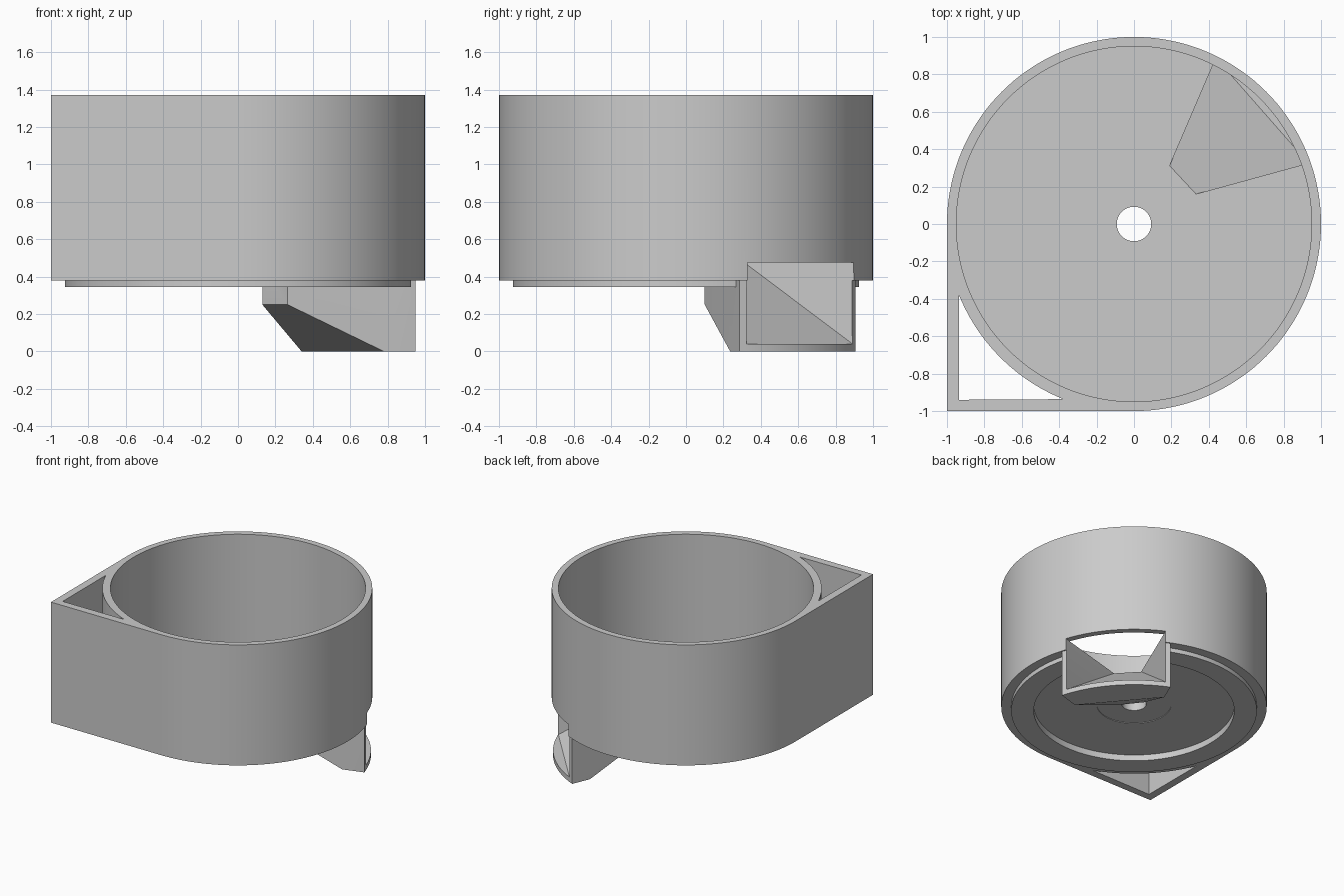
import bpy
import bmesh
from math import cos, sin, radians, pi

cube = bpy.data.objects.get("Cube")
if cube:
    bpy.data.objects.remove(cube, do_unlink=True)

GREY = (0.6, 0.6, 0.6, 1)
grey = bpy.data.materials.new("plain_grey")
grey.use_nodes = True
grey.diffuse_color = GREY
grey.node_tree.nodes["Principled BSDF"].inputs["Base Color"].default_value = GREY

FLOOR_TOP, FLOOR_BOTTOM, TOP = 0.475, 0.38, 1.37


def arc(radius, start, end, steps):
    """Points on a circle about the origin, angles in degrees."""
    return [(radius * cos(radians(start + (end - start) * i / steps)),
             radius * sin(radians(start + (end - start) * i / steps)))
            for i in range(steps + 1)]


def finish(name, bm):
    bmesh.ops.recalc_face_normals(bm, faces=bm.faces)
    mesh = bpy.data.meshes.new(name)
    bm.to_mesh(mesh)
    bm.free()
    mesh.materials.append(grey)
    ob = bpy.data.objects.new(name, mesh)
    bpy.context.collection.objects.link(ob)
    return ob


def prism(name, plan, low, high):
    """Extrude a plan outline between two heights."""
    bm = bmesh.new()
    face = bm.faces.new([bm.verts.new((x, y, low)) for x, y in plan])
    top = bmesh.ops.extrude_face_region(bm, geom=[face])["geom"]
    verts = [v for v in top if isinstance(v, bmesh.types.BMVert)]
    bmesh.ops.translate(bm, verts=verts, vec=(0, 0, high - low))
    return finish(name, bm)


def disc(name, radius, low, high, sides=128):
    return prism(name, arc(radius, 0, 360, sides)[:-1], low, high)


def hull(name, points):
    bm = bmesh.new()
    for p in points:
        bm.verts.new(p)
    result = bmesh.ops.convex_hull(bm, input=bm.verts[:])
    loose = [v for v in bm.verts if not v.link_faces]
    bmesh.ops.delete(bm, geom=loose, context="VERTS")
    bmesh.ops.dissolve_limit(bm, angle_limit=0.001, verts=bm.verts[:], edges=bm.edges[:])
    return finish(name, bm)


def combine(target, other, operation):
    mod = target.modifiers.new(operation.lower(), "BOOLEAN")
    mod.operation = operation
    mod.solver = "EXACT"
    mod.object = other
    bpy.context.view_layer.objects.active = target
    bpy.ops.object.modifier_apply(modifier=mod.name)
    bpy.data.objects.remove(other, do_unlink=True)


def at(points, z):
    return [(x, y, z) for x, y in points]


# Round housing with one square corner
housing = prism("hopper_housing", arc(1, -90, 180, 108) + [(-1, -1)], FLOOR_BOTTOM, TOP)

# Locating lip under the floor
combine(housing, disc("lip", 0.925, 0.345, 0.41), "UNION")

# Bowl, corner pocket, underside recesses and shaft hole
pocket = arc(1.01, 202, 248, 20) + [(-0.936, -0.94)]
for cutter in (disc("bowl", 0.95, FLOOR_TOP, 2),
               prism("corner_pocket", pocket, 0, 2),
               disc("underside_recess", 0.755, 0.2, 0.395),
               disc("shaft_recess", 0.28, 0.2, 0.4, 64),
               disc("shaft_hole", 0.092, 0.1, 1, 48)):
    combine(housing, cutter, "DIFFERENCE")

# Fan-shaped outlet chute: solid shell, then sloping cavity
rim = arc(0.99, 16.8, 66.1, 24)
back = [(0.13, 0.27), (0.265, 0.1)]
shell = (at(back, 0.25) + at(back, 0.47) + at([(0.34, 0.76), (0.78, 0.236)], 0)
         + at(rim, 0) + at(rim, 0.47))
combine(housing, hull("chute_shell", shell), "UNION")

mouth = arc(1.05, 19.0, 63.9, 24)
throat = [(0.19, 0.31), (0.33, 0.16)]
chord = [(0.436, 0.89), (0.935, 0.322)]
cavity = (at(throat, 0.476) + at(chord, 0.04) + at(mouth, 0.04) + at(mouth, 0.476))
combine(housing, hull("chute_cavity", cavity), "DIFFERENCE")

# Smooth round walls, crisp edges
bpy.ops.object.select_all(action="DESELECT")
housing.select_set(True)
bpy.context.view_layer.objects.active = housing
bpy.ops.object.shade_smooth_by_angle(angle=pi / 9)
